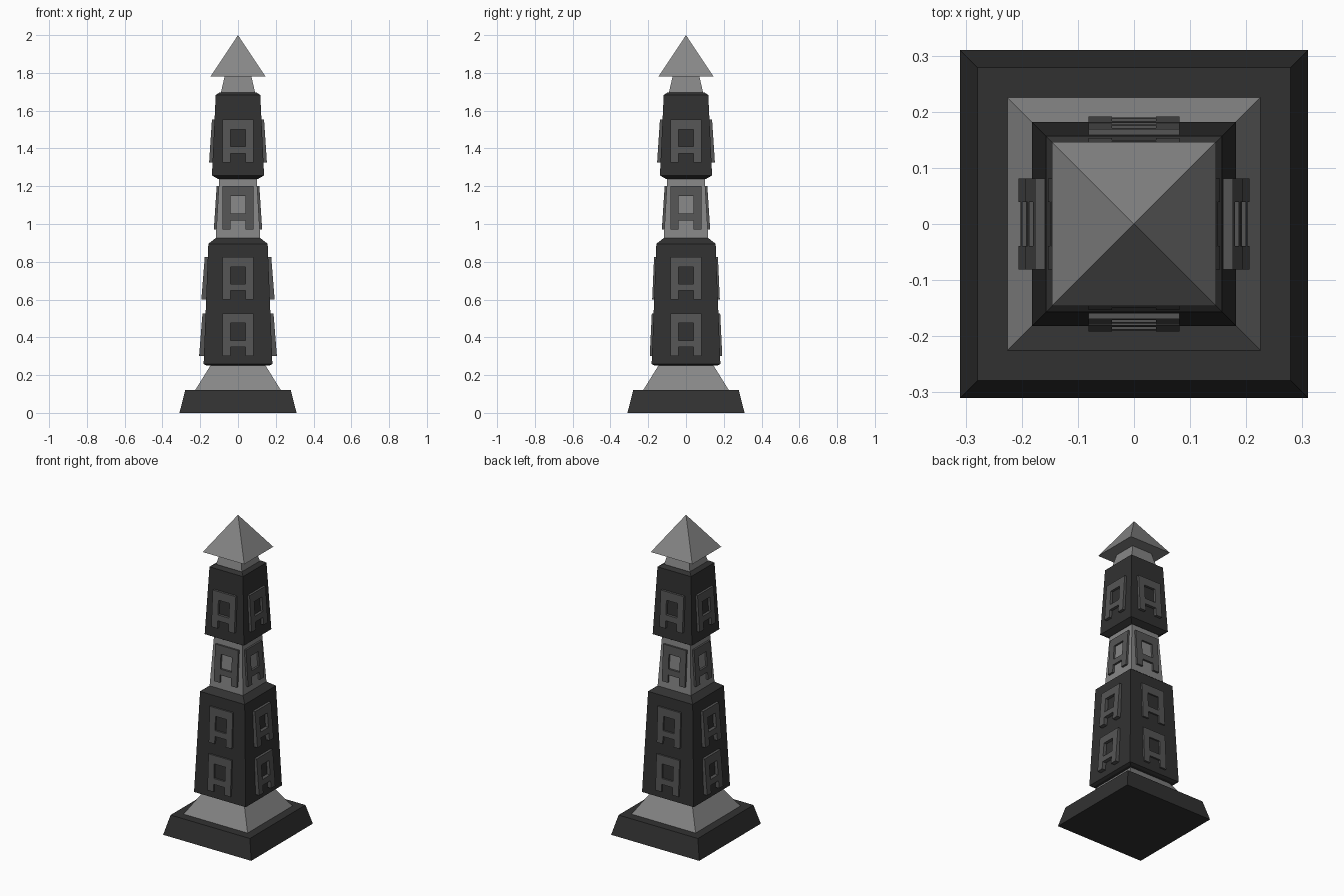
import bpy, bmesh
from mathutils import Matrix, Vector
from math import pi

if "Cube" in bpy.data.objects:
    bpy.data.objects.remove(bpy.data.objects["Cube"])


def material(name, v):
    m = bpy.data.materials.new(name)
    m.diffuse_color = (v, v, v, 1)
    m.use_nodes = True
    m.node_tree.nodes["Principled BSDF"].inputs["Base Color"].default_value = m.diffuse_color
    return m


DARK = material("dark stone", 0.031)
LIGHT = material("light stone", 0.24)
MID = material("carved grey", 0.09)


def finish(name, bm, mat):
    bmesh.ops.recalc_face_normals(bm, faces=bm.faces)
    me = bpy.data.meshes.new(name)
    bm.to_mesh(me)
    bm.free()
    me.materials.append(mat)
    ob = bpy.data.objects.new(name, me)
    bpy.context.collection.objects.link(ob)
    return ob


def square_tower(name, rings, mat):
    """Stack of square cross-sections given as (half width, z)."""
    bm = bmesh.new()
    loops = [[bm.verts.new((sx * h, sy * h, z))
              for sx, sy in ((-1, -1), (1, -1), (1, 1), (-1, 1))] for h, z in rings]
    bm.faces.new(loops[0])
    bm.faces.new(loops[-1])
    for a, b in zip(loops, loops[1:]):
        for i in range(4):
            j = (i + 1) % 4
            bm.faces.new((a[i], a[j], b[j], b[i]))
    bmesh.ops.remove_doubles(bm, verts=bm.verts, dist=0.0001)
    return finish(name, bm, mat)


def relief_panel(name, z0, z1, d0, d1, turn):
    """Tilted openwork plate: a frame with a square window and a notch between two feet."""
    bm = bmesh.new()
    xs = (-0.081, -0.039, 0.039, 0.081)
    ts = (0, 0.21, 0.37, 0.77, 1)
    grid = [[bm.verts.new((x, -(d0 + (d1 - d0) * t), z0 + (z1 - z0) * t)) for x in xs]
            for t in ts]
    for r in range(4):
        for c in range(3):
            if c == 1 and r in (0, 2):
                continue
            bm.faces.new((grid[r][c], grid[r][c + 1], grid[r + 1][c + 1], grid[r + 1][c]))
    bmesh.ops.delete(bm, geom=[v for v in bm.verts if not v.link_faces], context='VERTS')
    ext = bmesh.ops.extrude_face_region(bm, geom=bm.faces[:], use_keep_orig=True)
    moved = [g for g in ext["geom"] if isinstance(g, bmesh.types.BMVert)]
    bmesh.ops.translate(bm, verts=moved, vec=Vector((0, 0.03, 0)))
    bmesh.ops.rotate(bm, verts=bm.verts, cent=(0, 0, 0),
                     matrix=Matrix.Rotation(turn * pi / 2, 3, 'Z'))
    return finish(name, bm, MID)


# Tower sections, bottom to top
square_tower("base_plinth", [(0.31, 0), (0.279, 0.122)], DARK)
square_tower("flared_skirt", [(0.227, 0.12), (0.143, 0.255)], LIGHT)
square_tower("lower_block", [(0.165, 0.25), (0.182, 0.258), (0.157, 0.895), (0.115, 0.928)], DARK)
square_tower("middle_neck", [(0.118, 0.92), (0.099, 1.245)], LIGHT)
square_tower("upper_block", [(0.105, 1.238), (0.138, 1.257), (0.118, 1.683), (0.098, 1.696)], DARK)
square_tower("top_neck", [(0.092, 1.69), (0.07, 1.785)], LIGHT)
square_tower("pyramid_cap", [(0.146, 1.78), (0, 2.0)], LIGHT)

# Relief panels: z range, outer distance (bottom, top) on front/back, then on the sides
panels = [
    ("lowest_panel", 0.30, 0.527, (0.192, 0.181), (0.206, 0.188)),
    ("low_panel", 0.60, 0.825, (0.179, 0.169), (0.194, 0.176)),
    ("middle_panel", 0.97, 1.20, (0.128, 0.113), (0.128, 0.113)),
    ("upper_panel", 1.325, 1.553, (0.153, 0.138), (0.153, 0.138)),
]
for name, z0, z1, fb, side in panels:
    for turn, where in enumerate(("front", "right", "back", "left")):
        relief_panel(f"{name}_{where}", z0, z1, *(side if turn % 2 else fb), turn)
